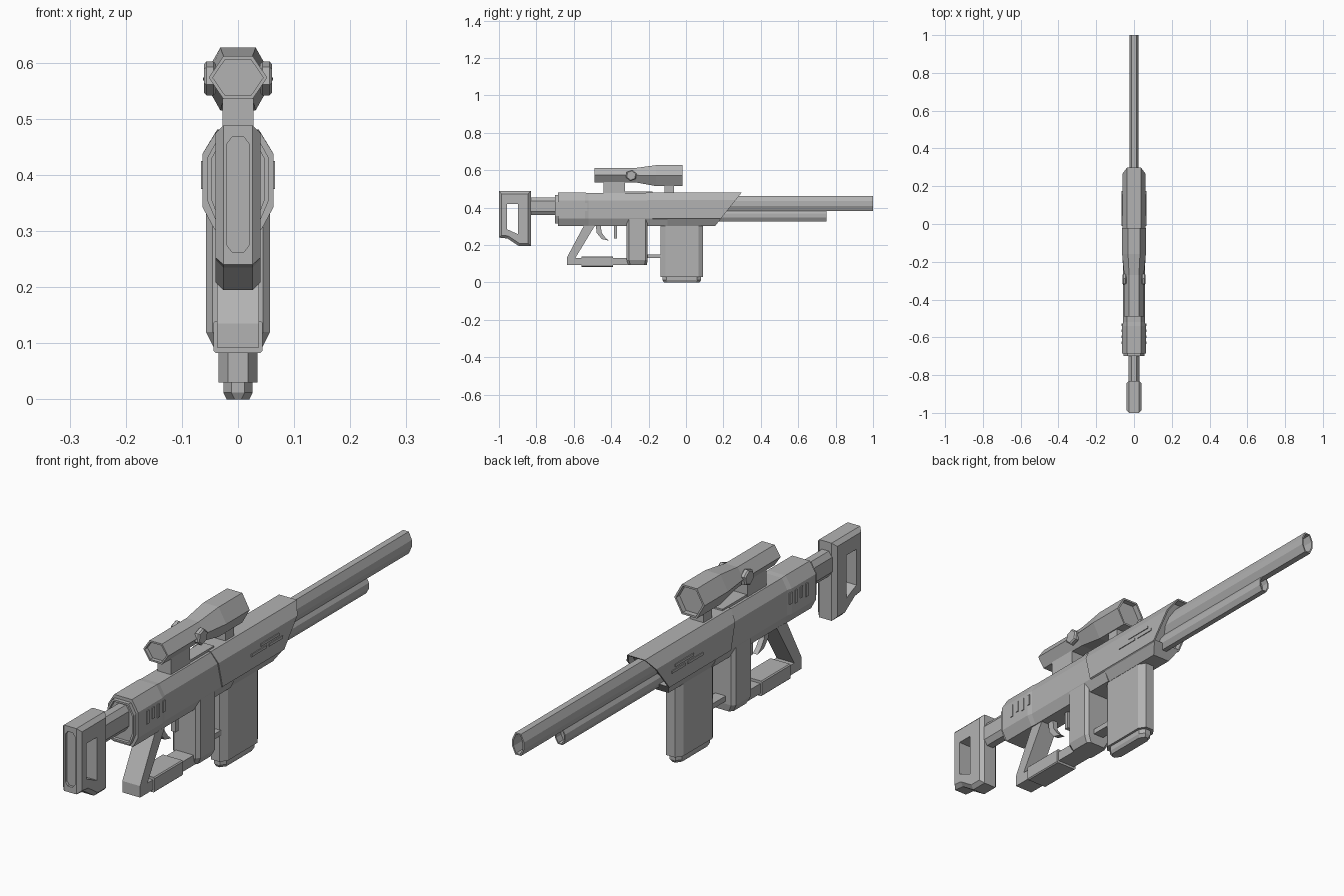
import bpy, bmesh, math

if "Cube" in bpy.data.objects:
    bpy.data.objects.remove(bpy.data.objects["Cube"])

grey = bpy.data.materials.new("gunmetal_grey")
grey.diffuse_color = (0.45, 0.45, 0.45, 1)
grey.use_nodes = True
grey.node_tree.nodes["Principled BSDF"].inputs["Base Color"].default_value = grey.diffuse_color


def finish(name, bm):
    bmesh.ops.recalc_face_normals(bm, faces=bm.faces)
    me = bpy.data.meshes.new(name)
    bm.to_mesh(me)
    bm.free()
    me.materials.append(grey)
    ob = bpy.data.objects.new(name, me)
    bpy.context.collection.objects.link(ob)
    return ob


def loft(name, stations, recess=()):
    """Mirrored (x, z) half sections joined along y. Station: (y, half, slope of end).
    recess: (end index, rim, inward depth) tuples."""
    bm = bmesh.new()
    rings = []
    for st in stations:
        y, half = st[0], st[1]
        slope = st[2] if len(st) > 2 else 0
        pts = half + [(-x, z) for x, z in reversed(half)]
        rings.append([bm.verts.new((x, y + slope * (z - half[0][1]), z)) for x, z in pts])
    n = len(rings[0])
    for a, b in zip(rings, rings[1:]):
        for i in range(n):
            bm.faces.new((a[i], a[(i + 1) % n], b[(i + 1) % n], b[i]))
    caps = [bm.faces.new(rings[0]), bm.faces.new(rings[-1])]
    bmesh.ops.recalc_face_normals(bm, faces=bm.faces)
    for end, rim, depth in recess:
        f = caps[end]
        bmesh.ops.inset_region(bm, faces=[f], thickness=rim)
        r = bmesh.ops.extrude_discrete_faces(bm, faces=[f])
        step = depth if end == 0 else -depth
        for v in r["faces"][0].verts:
            v.co.y += step
    return finish(name, bm)


def prism(name, pts, hw, bevel=0.0, x=0.0):
    """Side outline of (y, z) points given thickness along x."""
    bm = bmesh.new()
    f = bm.faces.new([bm.verts.new((x - hw, y, z)) for y, z in pts])
    r = bmesh.ops.extrude_face_region(bm, geom=[f])
    for v in r["geom"]:
        if isinstance(v, bmesh.types.BMVert):
            v.co.x = x + hw
    if bevel:
        rim = [e for e in bm.edges if abs(e.verts[0].co.x - e.verts[1].co.x) < 1e-5]
        bmesh.ops.bevel(bm, geom=rim, offset=bevel, segments=1, affect='EDGES', profile=0.5)
    return finish(name, bm)


def rect(y0, y1, z0, z1):
    return [(y0, z0), (y1, z0), (y1, z1), (y0, z1)]


def eight(w, z0, z1, cx, cz):
    return [(w - cx, z1), (w, z1 - cz), (w, z0 + cz), (w - cx, z0)]


def hexa(r, z0, z1):
    return [(r / 2, z1), (r, (z0 + z1) / 2), (r / 2, z0)]


def column(name, levels, hw, cx, cy):
    """Upright block with chamfered vertical edges. Levels: (z, y0, y1, inset)."""
    bm = bmesh.new()
    rings = []
    for z, y0, y1, s in levels:
        w = hw - s
        q = [(w - cx, y1), (w, y1 - cy), (w, y0 + cy), (w - cx, y0)]
        q += [(-a, b) for a, b in reversed(q)]
        rings.append([bm.verts.new((a, b, z)) for a, b in q])
    for a, b in zip(rings, rings[1:]):
        for i in range(8):
            j = (i + 1) % 8
            bm.faces.new((a[i], a[j], b[j], b[i]))
    bm.faces.new(rings[0])
    bm.faces.new(rings[-1])
    return finish(name, bm)


# Shoulder stock with window and rear recess
stock = prism("stock", [(-1, 0.24), (-0.955, 0.235), (-0.895, 0.195), (-0.83, 0.195),
                        (-0.83, 0.488), (-1, 0.488)], 0.04, 0.014)
window = prism("stock_window_cutter", [(-0.958, 0.285), (-0.898, 0.258), (-0.898, 0.42), (-0.958, 0.42)], 0.1)
pad = loft("stock_recess_cutter", [(-1.02, eight(0.02, 0.262, 0.468, 0.01, 0.013)),
                                   (-0.99, eight(0.02, 0.262, 0.468, 0.01, 0.013))])
for cutter in (window, pad):
    cutter.hide_render = True
    cutter.hide_viewport = True
    m = stock.modifiers.new(cutter.name, 'BOOLEAN')
    m.operation = 'DIFFERENCE'
    m.object = cutter

# Tube between stock and receiver
loft("stock_tube", [(-0.84, eight(0.028, 0.36, 0.455, 0.014, 0.02)),
                    (-0.68, eight(0.028, 0.36, 0.455, 0.014, 0.02))])

# Receiver
rear_cap = [(0.034, 0.468), (0.055, 0.43), (0.055, 0.355), (0.038, 0.315)]
body = [(0.037, 0.48), (0.063, 0.438), (0.063, 0.342), (0.042, 0.303)]
mid = [(0.036, 0.478), (0.058, 0.438), (0.058, 0.342), (0.04, 0.303)]
loft("receiver_cap", [(-0.70, rear_cap), (-0.67, rear_cap)], [(0, 0.008, 0.012)])
loft("receiver_rear", [(-0.685, body), (-0.54, body), (-0.52, mid), (-0.31, mid)])
loft("receiver_front", [(-0.32, mid), (-0.1, mid)])

# Handguard with raked, recessed front
guard = [(0.037, 0.481), (0.062, 0.44), (0.062, 0.342), (0.055, 0.338)]
loft("handguard", [(-0.215, guard, -0.25), (0.298, guard, 0.8)], [(1, 0.007, 0.03)])
keel = [(0.057, 0.345), (0.057, 0.34), (0.036, 0.303)]
loft("handguard_keel", [(-0.135, keel, -0.6), (0.19, keel, 0.8)])
prism("top_rail", rect(-0.36, -0.18, 0.475, 0.487), 0.026)

# Barrel and tube under it
bore = eight(0.025, 0.381, 0.463, 0.013, 0.028)
loft("barrel", [(0.12, bore), (1.0, bore)], [(1, 0.006, 0.05)])
under = eight(0.021, 0.326, 0.388, 0.011, 0.02)
loft("under_barrel_tube", [(0.12, under), (0.75, under)], [(1, 0.005, 0.03)])

# Scope, mounts and side knobs
small, big = hexa(0.052, 0.535, 0.612), hexa(0.063, 0.515, 0.627)
loft("scope", [(-0.49, small), (-0.27, small), (-0.16, big), (-0.02, big)],
     [(0, 0.007, 0.015), (1, 0.008, 0.02)])
prism("scope_mount_rear", rect(-0.44, -0.325, 0.47, 0.545), 0.028)
prism("scope_mount_front", rect(-0.115, -0.065, 0.47, 0.53), 0.028)
knob = [(-0.293 + 0.031 * math.cos(math.radians(a)), 0.572 + 0.031 * math.sin(math.radians(a)))
        for a in range(20, 380, 60)]
for s, side in ((1, "right"), (-1, "left")):
    prism("scope_knob_" + side, knob, 0.011, 0.005, s * 0.05)

# Magazine
column("magazine", [(0.03, -0.135, 0.092, 0), (0.335, -0.135, 0.092, 0)], 0.035, 0.017, 0.026)
column("magazine_base", [(0, -0.118, 0.072, 0.006), (0.012, -0.125, 0.08, 0), (0.033, -0.125, 0.08, 0)],
       0.026, 0.014, 0.02)

# Fore column, link to the magazine
column("fore_column", [(0.092, -0.31, -0.21, 0.014), (0.12, -0.317, -0.205, 0), (0.35, -0.317, -0.205, 0)],
       0.057, 0.012, 0.012)
prism("magazine_link", rect(-0.21, -0.12, 0.13, 0.15), 0.022)

# Open frame grip
prism("grip_frame", [(-0.54, 0.315), (-0.636, 0.135), (-0.636, 0.092), (-0.30, 0.092),
                     (-0.30, 0.13), (-0.592, 0.13), (-0.48, 0.315)], 0.037)
loft("grip_sleeve", [(-0.56, eight(0.044, 0.083, 0.14, 0.004, 0.004)),
                     (-0.39, eight(0.044, 0.083, 0.14, 0.004, 0.004))])

# Trigger and release lever
prism("trigger", [(-0.482, 0.31), (-0.478, 0.265), (-0.45, 0.232), (-0.412, 0.223),
                  (-0.432, 0.24), (-0.452, 0.268), (-0.455, 0.31)], 0.01)
prism("release_lever", [(-0.386, 0.235), (-0.37, 0.235), (-0.37, 0.31), (-0.386, 0.31)], 0.01)

# Side vents and slim trim plates on both sides
for s, side in ((1, "right"), (-1, "left")):
    for i in range(4):
        y = -0.635 + i * 0.032
        prism(f"rear_vent_{side}_{i}", rect(y, y + 0.013, 0.375 + 0.008 * (i % 2), 0.425), 0.002, x=s * 0.064)
    for i, (y, z, w) in enumerate(((-0.01, 0.39, 0.09), (0.045, 0.408, 0.11), (0.095, 0.39, 0.08))):
        prism(f"handguard_slot_{side}_{i}", rect(y, y + w, z, z + 0.01), 0.002, x=s * 0.063)
